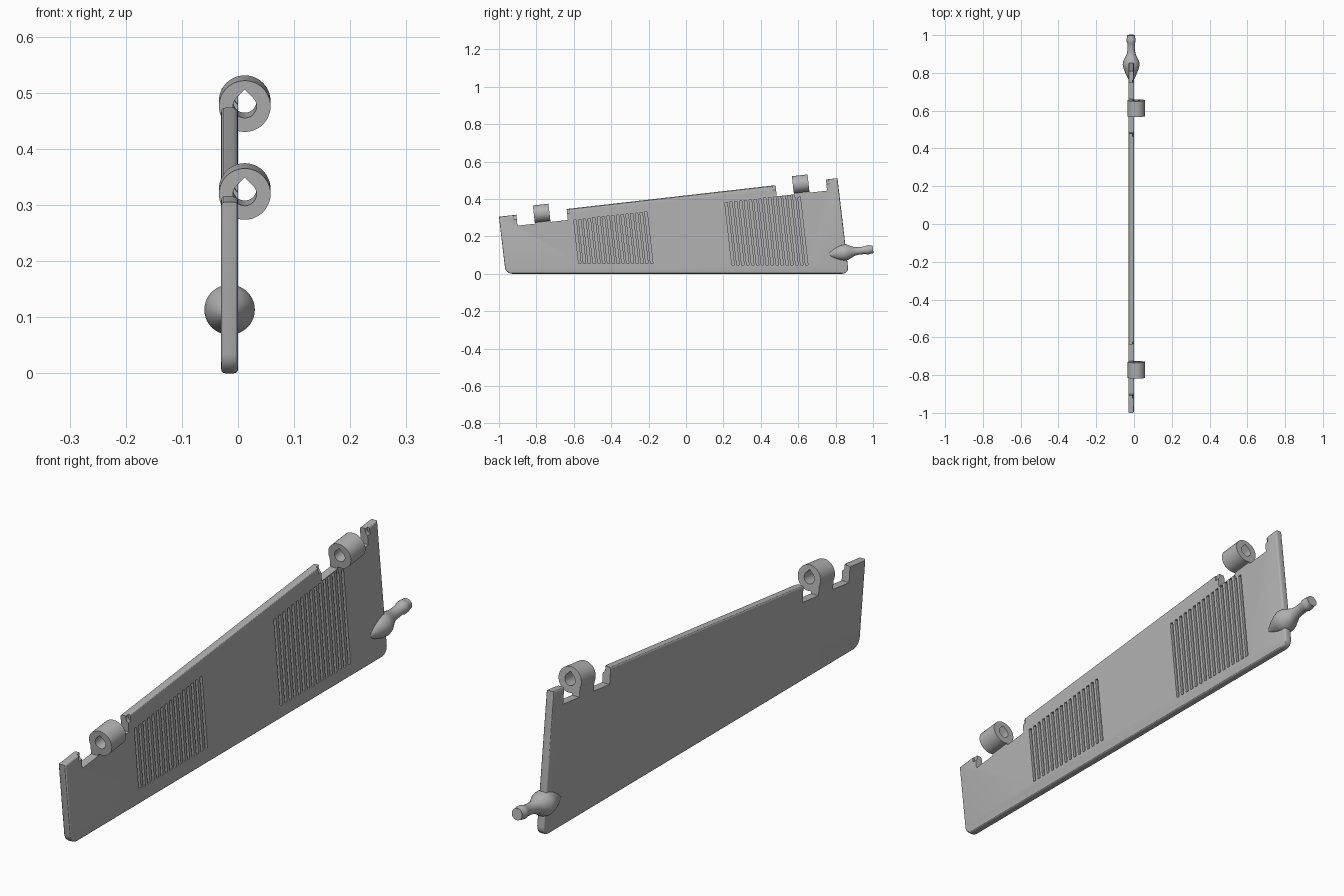
import bpy, bmesh, math
from mathutils import Vector

cube = bpy.data.objects.get("Cube")
if cube:
    bpy.data.objects.remove(cube, do_unlink=True)

GREY = (0.45, 0.45, 0.45, 1)
mat = bpy.data.materials.new("plain grey")
mat.use_nodes = True
mat.diffuse_color = GREY
mat.node_tree.nodes["Principled BSDF"].inputs["Base Color"].default_value = GREY

SLOPE = 0.113                 # rise of the top edge along the board
TILT = math.atan(SLOPE)
BACK, FACE = -0.03, 0.0       # board thickness in x


def finish(name, bm):
    bmesh.ops.recalc_face_normals(bm, faces=bm.faces[:])
    mesh = bpy.data.meshes.new(name)
    bm.to_mesh(mesh)
    bm.free()
    mesh.materials.append(mat)
    obj = bpy.data.objects.new(name, mesh)
    bpy.context.collection.objects.link(obj)
    return obj


def add_prism(bm, pts, axis, a, b):
    """Extrude a 2D outline along x (points are y, z) or y (points are x, z)."""
    def place(p, t):
        return (t, p[0], p[1]) if axis == "x" else (p[0], t, p[1])
    face = bm.faces.new([bm.verts.new(place(p, a)) for p in pts])
    new = bmesh.ops.extrude_face_region(bm, geom=[face])["geom"]
    move = Vector(place((0, 0), b - a))
    bmesh.ops.translate(bm, vec=move, verts=[v for v in new if isinstance(v, bmesh.types.BMVert)])


def prism(name, pts, axis, a, b):
    bm = bmesh.new()
    add_prism(bm, pts, axis, a, b)
    return finish(name, bm)


def activate(obj):
    bpy.ops.object.select_all(action="DESELECT")
    obj.select_set(True)
    bpy.context.view_layer.objects.active = obj


def cut(obj, cutter):
    mod = obj.modifiers.new("cut", "BOOLEAN")
    mod.operation = "DIFFERENCE"
    mod.solver = "EXACT"
    mod.object = cutter
    activate(obj)
    bpy.ops.object.modifier_apply(modifier=mod.name)


def smooth(obj, angle=30):
    activate(obj)
    bpy.ops.object.shade_smooth_by_angle(angle=math.radians(angle))


def arc(r, start, end, n):
    steps = [math.radians(start + (end - start) * i / n) for i in range(n + 1)]
    return [(r * math.cos(s), r * math.sin(s)) for s in steps]


# Board: tapered outline, rounded lower corners and softened rims
bm = bmesh.new()
add_prism(bm, [(-1, 0.305), (0.81, 0.511), (0.87, 0), (-0.964, 0)], "x", BACK, FACE)
corners = [e for e in bm.edges if all(v.co.z < 0.01 for v in e.verts)
           and abs(e.verts[0].co.x - e.verts[1].co.x) > 0.01]
bmesh.ops.bevel(bm, geom=corners, offset=0.034, segments=6, profile=0.5, affect="EDGES")
rims = [e for e in bm.edges if abs(e.verts[0].co.x - e.verts[1].co.x) < 0.001]
bmesh.ops.bevel(bm, geom=rims, offset=0.007, segments=3, profile=0.5, affect="EDGES")
board = finish("board", bm)

# Hinge notches, cut square to the sloping top edge
cutters = []
for y0, y1 in ((-0.901, -0.632), (0.485, 0.754)):
    low = 0.305 + (y0 + 1) * SLOPE - 0.059
    rise = (y1 - y0) * SLOPE
    notch = prism("notch_cutter", [(y0, low), (y1, low + rise), (y1 - 0.012, low + rise + 0.12),
                                   (y0 - 0.012, low + 0.12)], "x", -0.1, 0.1)
    cut(board, notch)
    cutters.append(notch)

# Two patches of slanted grooves in the left face
GROOVES = 16
bm = bmesh.new()
for y_low, z_low, z_top, width in ((0.245, 0.048, 0.38, 0.42), (-0.574, 0.055, 0.288, 0.41)):
    pitch = width / GROOVES
    for i in range(GROOVES):
        y = y_low + i * pitch
        h = z_top - z_low + (i * pitch) * SLOPE
        lean = h * SLOPE
        add_prism(bm, [(y, z_low), (y + pitch / 2, z_low),
                       (y + pitch / 2 - lean, z_low + h), (y - lean, z_low + h)],
                  "x", FACE - 0.01, FACE + 0.02)
grooves = finish("groove_cutter", bm)
cut(board, grooves)
cutters.append(grooves)

# Hinge barrels with teardrop bores, each on a leg rising from the notch floor
RING_X, HALF = 0.012, 0.042
bore = arc(0.021, 135, 405, 24) + [(0, 0.03)]
for label, y in (("front", -0.772), ("rear", 0.613)):
    centre = (RING_X, y, 0.324 + (y + 0.772) * SLOPE)
    barrel = prism(label + "_hinge_barrel", arc(0.046, 0, 352.5, 47), "y", -HALF, HALF)
    leg = prism(label + "_hinge_leg", [(BACK - RING_X, -0.07), (FACE - RING_X, -0.07),
                                       (FACE - RING_X, 0), (BACK - RING_X, 0)], "y", -HALF, HALF)
    pin = prism("pin_cutter", bore, "y", -0.15, 0.15)
    for obj in (barrel, leg, pin):
        obj.location = centre
        obj.rotation_euler.x = TILT
    bpy.context.view_layer.update()
    for obj in (barrel, leg, board):
        cut(obj, pin)
    smooth(barrel)
    cutters.append(pin)
smooth(board)

# Horn: turned pivot with a pointed bulb, a neck and a small end collar
profile = [(0, -0.103), (0.012, -0.083), (0.028, -0.05), (0.04, -0.02), (0.045, 0.002),
           (0.042, 0.02), (0.031, 0.042), (0.023, 0.06), (0.02, 0.08), (0.02, 0.115),
           (0.024, 0.125), (0.024, 0.14), (0.021, 0.146), (0.021, 0.159), (0, 0.159)]
bm = bmesh.new()
verts = [bm.verts.new((r, t, 0)) for r, t in profile]
edges = [bm.edges.new(pair) for pair in zip(verts, verts[1:])]
bmesh.ops.spin(bm, geom=verts + edges, cent=(0, 0, 0), axis=(0, 1, 0),
               angle=math.tau, steps=40, use_duplicate=False)
bmesh.ops.remove_doubles(bm, verts=bm.verts[:], dist=0.0002)
horn = finish("pivot_horn", bm)
horn.location = (-0.015, 0.842, 0.113)
horn.rotation_euler.x = TILT
smooth(horn, 40)

# Remove the helpers
for obj in cutters:
    bpy.data.objects.remove(obj, do_unlink=True)
